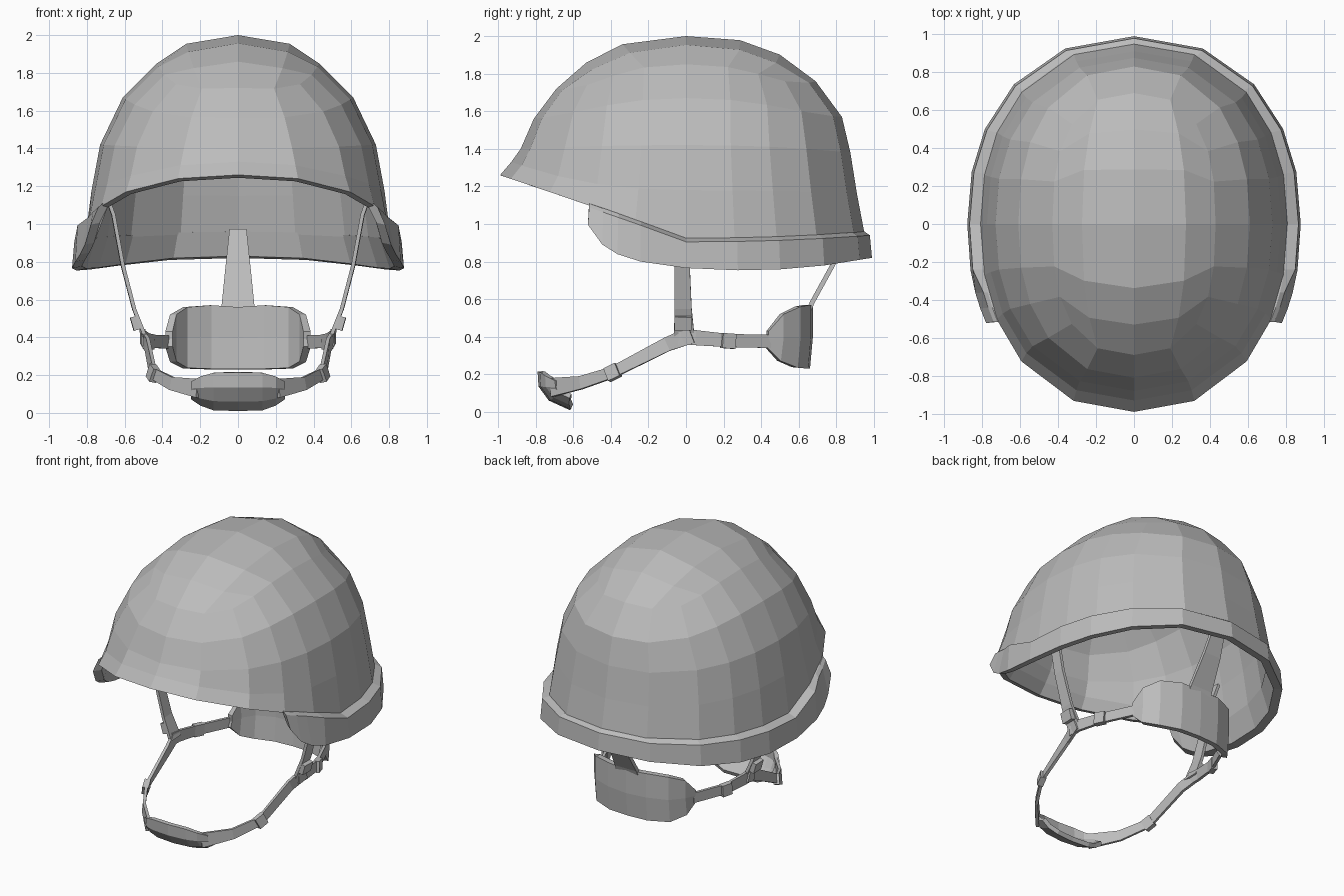
import bpy, bmesh, math
from mathutils import Vector

cube = bpy.data.objects.get("Cube")
if cube:
    bpy.data.objects.remove(cube)

grey = bpy.data.materials.new("plain_grey")
grey.use_nodes = True
grey.diffuse_color = (0.5, 0.5, 0.5, 1)
grey.node_tree.nodes["Principled BSDF"].inputs["Base Color"].default_value = (0.5, 0.5, 0.5, 1)


def finish(name, bm, thickness=0):
    """Turn a bmesh into a flat shaded object, optionally thickened inwards."""
    bmesh.ops.remove_doubles(bm, verts=bm.verts[:], dist=0.0005)
    bmesh.ops.recalc_face_normals(bm, faces=bm.faces[:])
    mesh = bpy.data.meshes.new(name)
    bm.to_mesh(mesh)
    bm.free()
    mesh.materials.append(grey)
    obj = bpy.data.objects.new(name, mesh)
    bpy.context.collection.objects.link(obj)
    if thickness:
        mod = obj.modifiers.new("thickness", "SOLIDIFY")
        mod.thickness = thickness
        mod.offset = -1


def loft(bm, sections, closed_section=False, caps=False):
    """Bridge equal-length rows of points with quads."""
    rows = [[bm.verts.new(p) for p in s] for s in sections]
    n = len(rows[0])
    for a, b in zip(rows, rows[1:]):
        for i in range(n if closed_section else n - 1):
            j = (i + 1) % n
            bm.faces.new((a[i], a[j], b[j], b[i]))
    if caps:
        bm.faces.new(rows[0])
        bm.faces.new(rows[-1])


def interp(table, t):
    for (a, va), (b, vb) in zip(table, table[1:]):
        if t <= b:
            return va + (vb - va) * max(0, (t - a) / (b - a))
    return table[-1][1]


# Shell rings: (front y, front z), (back y, back z), (side x, side z),
# squareness, drop at the diagonals
LEVELS = [
    ((0.69, 1.72), (0.69, 1.76), (0.43, 1.85), 0.78, 0.045),
    ((0.81, 1.56), (0.83, 1.57), (0.61, 1.67), 0.87, 0.02),
    ((0.88, 1.40), (0.875, 1.38), (0.73, 1.42), 0.9, 0),
    ((0.93, 1.33), (0.91, 1.16), (0.775, 1.18), 0.9, 0),
    ((0.99, 1.26), (0.95, 0.95), (0.81, 0.915), 0.9, 0),
]
RIM = len(LEVELS) - 1


def soften(v, p):
    return math.copysign(abs(v) ** p, v)


def ring_point(level, dx, dy):
    front, back, side, p, drop = LEVELS[level]
    end = front if dy < 0 else back
    w = abs(dy) ** 0.87 if level == RIM and dy < 0 else dy * dy
    return Vector((side[0] * soften(dx, p), end[0] * soften(dy, p),
                   side[1] + (end[1] - side[1]) * w - drop * 4 * (dx * dy) ** 2))


def to_disc(u, v):
    return u * math.sqrt(1 - v * v / 2), v * math.sqrt(1 - u * u / 2)


def crown_point(u, v):
    x, y = to_disc(u, v)
    r = math.hypot(x, y)
    if r < 1e-6:
        return Vector((0, 0, 2))
    edge = ring_point(0, x / r, y / r)
    back = max(0, y / r)
    return Vector((edge.x * r ** 0.65, edge.y * r ** (0.65 + 0.15 * back),
                   2 - (2 - edge.z) * r ** (1.7 + 0.5 * back)))


# Helmet shell: a gridded crown with rings of twenty faces below it,
# an outer and a smaller inner skin joined along the rim
NX, NY = 4, 6
border = [(2 * i / NX - 1, -1) for i in range(NX)] + [(1, 2 * j / NY - 1) for j in range(NY)]
border += [(-u, -v) for u, v in border]
crown = [[crown_point(2 * i / NX - 1, 2 * j / NY - 1) for i in range(NX + 1)]
         for j in range(NY + 1)]
rings = [[ring_point(k, *to_disc(*b)) for b in border] for k in range(RIM + 1)]


def shrink(rows):
    base = Vector((0, 0, 0.92))
    return [[base + (p - base) * 0.955 for p in row] for row in rows]


shell = bmesh.new()
for grid in (crown, shrink(crown)):
    loft(shell, grid)
loft(shell, rings + shrink(rings)[::-1], closed_section=True)
finish("helmet_shell", shell)

# Flared rim band around the sides and back
BAND_BOTTOM = [(-0.54, 1.03), (-0.44, 0.89), (-0.33, 0.82), (-0.1, 0.77),
               (0.35, 0.75), (0.65, 0.77), (0.95, 0.82)]
angles = [61, 66, 71, 78, 90, 104, 118, 136, 158]
angles += [180] + [360 - a for a in reversed(angles)]
sections = []
for a in angles:
    top = ring_point(RIM, math.sin(math.radians(a)), -math.cos(math.radians(a)))
    inner = Vector((top.x * 0.95, top.y * 0.95, top.z + 0.01))
    shelf = 1.07 if top.y > -0.3 else 1.03
    stretch = 1.03 if top.y > 0 else 1.0
    outer = Vector((top.x * shelf, top.y * stretch, top.z - 0.01))
    low = Vector((top.x * 1.085, top.y * (stretch + 0.012), interp(BAND_BOTTOM, top.y)))
    low_in = Vector((top.x * 1.02, top.y * (stretch - 0.05), low.z + 0.01))
    sections.append([inner, top + Vector((0, 0, 0.01)), outer, low, low_in])
band = bmesh.new()
loft(band, sections, closed_section=True, caps=True)
finish("rim_band", band)


def strap(name, points, widths, thick=0.02):
    """Flat webbing along a path, facing away from the vertical axis."""
    pts = [Vector(p) for p in points]
    rows = []
    for i, p in enumerate(pts):
        t = (pts[min(i + 1, len(pts) - 1)] - pts[max(i - 1, 0)]).normalized()
        n = Vector((p.x, p.y, 0))
        n = (n - t * n.dot(t)).normalized() * thick / 2
        w = t.cross(n).normalized() * widths[i] / 2
        rows.append([p + w + n, p - w + n, p - w - n, p + w - n])
    bm = bmesh.new()
    loft(bm, rows, closed_section=True, caps=True)
    finish(name, bm)


# Side webbing and buckles, mirrored
for s, side in ((1, "left"), (-1, "right")):
    def m(*pts):
        return [(s * x, y, z) for x, y, z in pts]
    strap(side + "_hanging_strap", m((0.7, -0.02, 1.16), (0.66, -0.02, 1.05), (0.61, -0.02, 0.78),
          (0.55, -0.015, 0.55), (0.49, -0.01, 0.4)), [0.08, 0.08, 0.08, 0.09, 0.11])
    strap(side + "_chin_strap", m((0.51, 0.03, 0.41), (0.48, -0.1, 0.36), (0.45, -0.39, 0.21),
          (0.35, -0.56, 0.155), (0.21, -0.715, 0.13)), [0.09, 0.075, 0.06, 0.07, 0.1])
    strap(side + "_rear_strap", m((0.5, -0.04, 0.4), (0.5, 0.05, 0.395), (0.47, 0.22, 0.38),
          (0.37, 0.45, 0.375)), [0.09, 0.08, 0.07, 0.07])
    strap(side + "_upper_buckle", m((0.55, -0.015, 0.51), (0.53, -0.015, 0.44)), [0.09, 0.09], 0.045)
    strap(side + "_chin_buckle", m((0.46, -0.36, 0.225), (0.44, -0.42, 0.195)), [0.075, 0.075], 0.04)
    strap(side + "_rear_buckle", m((0.485, 0.19, 0.38), (0.46, 0.26, 0.375)), [0.08, 0.08], 0.04)

# Nape strap, narrowing upwards
strap("nape_strap", [(0, 0.655, 0.54), (0, 0.67, 0.58), (0, 0.78, 0.78), (0, 0.86, 0.97)],
      [0.18, 0.17, 0.13, 0.09], 0.025)


def mirrored(columns):
    """Repeat columns of points on the other side of x = 0."""
    return [[(-x, y, z) for x, y, z in c] for c in reversed(columns[1:])] + columns


# Nape pad
pad_columns = [(0, 0.675, 0.23, 0.56), (0.15, 0.665, 0.23, 0.57), (0.29, 0.61, 0.235, 0.56),
               (0.36, 0.52, 0.27, 0.52), (0.385, 0.44, 0.35, 0.43)]
pad = bmesh.new()
loft(pad, mirrored([[(x, y - 0.015, lo), (x, y, lo + (hi - lo) * 0.5), (x, y, hi)]
                    for x, y, lo, hi in pad_columns]))
finish("nape_pad", pad, 0.04)

# Chin cup, shrinking towards the straps
CUP = [(-0.79, 0.215), (-0.785, 0.135), (-0.73, 0.06), (-0.62, 0.01)]
cup = bmesh.new()
loft(cup, mirrored([[(x, -0.73 + (y + 0.73) * scale + back, 0.125 + (z - 0.125) * scale)
                     for y, z in CUP]
                    for x, back, scale in ((0, 0, 1), (0.13, 0.01, 0.97),
                                           (0.2, 0.025, 0.75), (0.25, 0.06, 0.45))]))
finish("chin_cup", cup, 0.03)
